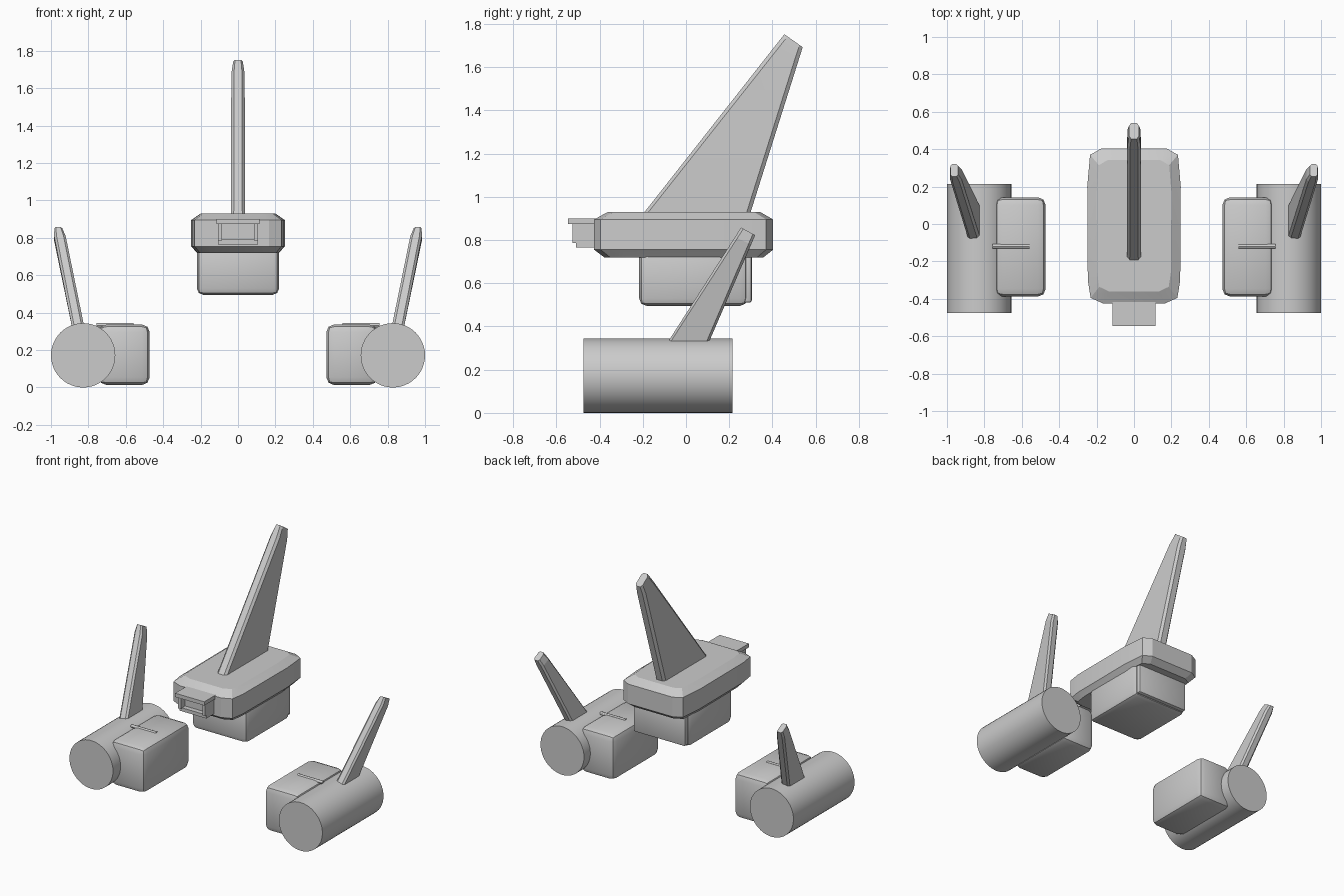
import bpy, bmesh, math
from mathutils import Vector

if "Cube" in bpy.data.objects:
    bpy.data.objects.remove(bpy.data.objects["Cube"])

grey = bpy.data.materials.new("plain grey")
grey.use_nodes = True
grey.diffuse_color = (0.6, 0.6, 0.6, 1)
grey.node_tree.nodes["Principled BSDF"].inputs["Base Color"].default_value = (0.6, 0.6, 0.6, 1)


def finish(name, bm, angle=30):
    """Turn a bmesh into a shaded, coloured object."""
    bmesh.ops.recalc_face_normals(bm, faces=bm.faces)
    mesh = bpy.data.meshes.new(name)
    bm.to_mesh(mesh)
    bm.free()
    mesh.materials.append(grey)
    obj = bpy.data.objects.new(name, mesh)
    bpy.context.collection.objects.link(obj)
    bpy.ops.object.select_all(action='DESELECT')
    obj.select_set(True)
    bpy.context.view_layer.objects.active = obj
    bpy.ops.object.shade_smooth_by_angle(angle=math.radians(angle))
    return obj


def box(name, x, y, z, bevel=0, segments=2):
    """Box between (low, high) pairs, with optional rounded edges."""
    bm = bmesh.new()
    bmesh.ops.create_cube(bm, size=1)
    for v in bm.verts:
        v.co = [lo + (c + 0.5) * (hi - lo) for c, (lo, hi) in zip(v.co, (x, y, z))]
    if bevel:
        bmesh.ops.bevel(bm, geom=bm.edges[:], offset=bevel, segments=segments,
                        profile=0.5, affect='EDGES')
    return finish(name, bm, 35)


def loft(name, rings, angle=30):
    """Skin a list of equal-length rings and cap both ends."""
    bm = bmesh.new()
    loops = [[bm.verts.new(p) for p in ring] for ring in rings]
    for a, b in zip(loops, loops[1:]):
        for i in range(len(a)):
            j = (i + 1) % len(a)
            bm.faces.new((a[i], a[j], b[j], b[i]))
    bm.faces.new(loops[0])
    bm.faces.new(loops[-1])
    return finish(name, bm, angle)


def rod(name, radius, start, end, sides):
    """Cylinder between two points."""
    start, end = Vector(start), Vector(end)
    axis = end - start
    bm = bmesh.new()
    bmesh.ops.create_cone(bm, cap_ends=True, segments=sides, radius1=radius,
                          radius2=radius, depth=axis.length)
    turn = axis.to_track_quat('Z', 'Y').to_matrix().to_4x4()
    bm.transform(turn)
    bmesh.ops.translate(bm, verts=bm.verts, vec=(start + end) / 2)
    return finish(name, bm)


def fin(name, root, tip, half, tip_half, chamfer):
    """Swept blade with chamfered edges; root and tip are (front, back) points."""
    rings = []
    for t, h in ((0, half), (0.92, half * 0.94), (1, tip_half)):
        front = Vector(root[0]).lerp(Vector(tip[0]), t)
        back = Vector(root[1]).lerp(Vector(tip[1]), t)
        c = (back - front).normalized() * chamfer
        ring = []
        for side, order in ((1, 1), (-1, -1)):
            wide, thin = Vector((h * side, 0, 0)), Vector((h * side * 0.6, 0, 0))
            ring += [front + thin, front + c + wide, back - c + wide, back + thin][::order]
        rings.append(ring)
    return loft(name, rings, 10)


# Central deck: chamfered slab with cut corners
half_plan = [(0.165, -0.425), (0.232, -0.395), (0.247, -0.3),
             (0.25, 0.2), (0.235, 0.37), (0.175, 0.403)]
plan = half_plan + [(-x, y) for x, y in reversed(half_plan)]
levels = ((0.72, 0.88, 0.89), (0.755, 1, 1), (0.895, 1, 1), (0.93, 0.8, 0.85))
loft("deck", [[(x * sx, y * sy, z) for x, y in plan] for z, sx, sy in levels], 15)

# Block hanging under the deck, with its rear panel
box("lower_block", (-0.22, 0.22), (-0.217, 0.285), (0.495, 0.76), 0.035)
box("rear_panel", (-0.205, 0.205), (0.265, 0.305), (0.51, 0.74), 0.012)

# Front socket: overhanging lid, cheeks, floor and recessed back
box("socket_lid", (-0.115, 0.115), (-0.545, -0.39), (0.873, 0.9))
box("socket_floor", (-0.107, 0.107), (-0.51, -0.39), (0.765, 0.79))
box("socket_back", (-0.1, 0.1), (-0.475, -0.39), (0.78, 0.88))
for s, label in ((1, "left"), (-1, "right")):
    box(label + "_socket_cheek", sorted((s * 0.085, s * 0.107)), (-0.525, -0.39), (0.787, 0.875))

# Tall central fin
fin("main_fin", ((0, -0.215, 0.9), (0, 0.29, 0.9)),
    ((0, 0.455, 1.752), (0, 0.54, 1.692)), 0.038, 0.026, 0.018)

# Side units: cylinder, inner pod with ridge, leaning fin
for s, label in ((1, "left"), (-1, "right")):
    rod(label + "_cylinder", 0.172, (s * 0.828, -0.475, 0.172), (s * 0.828, 0.215, 0.172), 48)
    box(label + "_pod", sorted((s * 0.472, s * 0.745)), (-0.388, 0.143), (0.013, 0.337), 0.042)
    rod(label + "_pod_ridge", 0.012, (s * 0.56, -0.12, 0.332), (s * 0.757, -0.12, 0.332), 12)
    fin(label + "_side_fin", ((s * 0.849, -0.105, 0.295), (s * 0.849, 0.092, 0.295)),
        ((s * 0.961, 0.255, 0.858), (s * 0.961, 0.32, 0.822)), 0.033, 0.021, 0.012)
